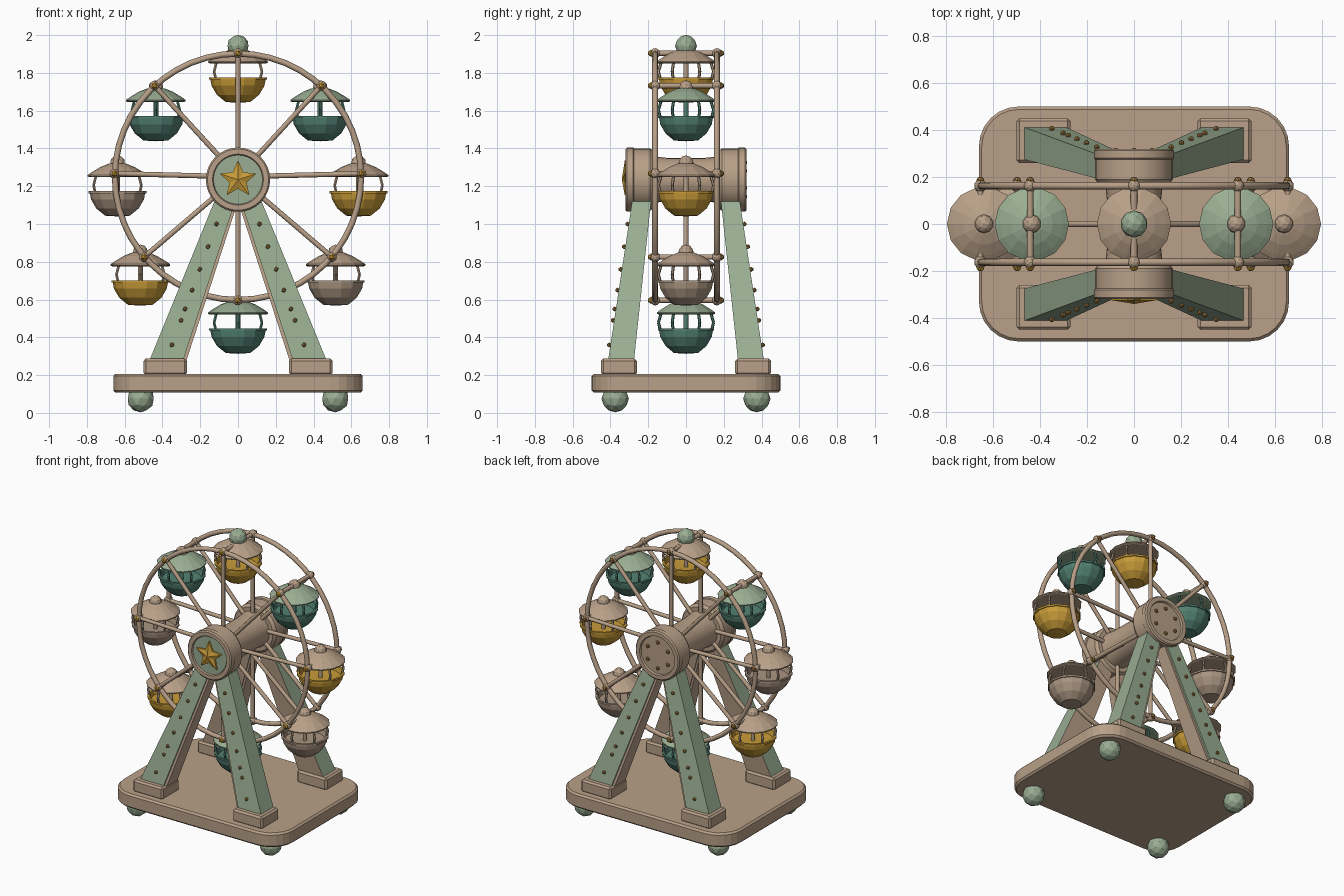
import bpy, bmesh, math
from mathutils import Vector, Matrix

if "Cube" in bpy.data.objects:
    bpy.data.objects.remove(bpy.data.objects["Cube"])

def mat(name, r, g, b):
    m = bpy.data.materials.new(name)
    m.diffuse_color = (r, g, b, 1)
    m.use_nodes = True
    m.node_tree.nodes["Principled BSDF"].inputs["Base Color"].default_value = m.diffuse_color
    return m

TAN = mat("warm tan", .48, .35, .245)
MINT = mat("sage green", .32, .42, .29)
TEAL = mat("deep teal", .085, .22, .17)
GOLD = mat("gold", .58, .33, .04)
BRONZE = mat("bronze", .36, .19, .05)
TAUPE = mat("taupe", .40, .30, .22)

def finish(bm, name, *mats):
    bmesh.ops.recalc_face_normals(bm, faces=bm.faces[:])
    me = bpy.data.meshes.new(name)
    bm.to_mesh(me)
    bm.free()
    ob = bpy.data.objects.new(name, me)
    bpy.context.collection.objects.link(ob)
    for m in mats:
        me.materials.append(m)
    return ob

def smooth(ob, deg=40):
    bpy.ops.object.select_all(action='DESELECT')
    ob.select_set(True)
    bpy.context.view_layer.objects.active = ob
    bpy.ops.object.shade_smooth_by_angle(angle=math.radians(deg))

def rod(name, a, b, r, m, seg=8):
    a, b = Vector(a), Vector(b)
    d = b - a
    bm = bmesh.new()
    M = Matrix.Translation((a + b) / 2) @ d.to_track_quat('Z', 'Y').to_matrix().to_4x4()
    bmesh.ops.create_cone(bm, cap_ends=True, segments=seg, radius1=r, radius2=r, depth=d.length, matrix=M)
    ob = finish(bm, name, m)
    smooth(ob, 50)
    return ob

def ball(name, c, r, m, sub=1, sz=1):
    bm = bmesh.new()
    M = Matrix.Translation(c) @ Matrix.Diagonal((1, 1, sz, 1))
    bmesh.ops.create_icosphere(bm, subdivisions=sub, radius=r, matrix=M)
    return finish(bm, name, m)

def lathe(name, prof, seg, loc, m, along_y=False):
    # revolve (radius, height) points
    bm = bmesh.new()
    rings = []
    for r, z in prof:
        ring = []
        for i in range(seg if r > 0 else 1):
            t = 2 * math.pi * i / seg
            p = (r * math.cos(t), z, r * math.sin(t)) if along_y else (r * math.cos(t), r * math.sin(t), z)
            ring.append(bm.verts.new(Vector(p) + Vector(loc)))
        rings.append(ring)
    for A, B in zip(rings, rings[1:]):
        for i in range(seg):
            j = (i + 1) % seg
            vs = []
            for v in (A[i % len(A)], A[j % len(A)], B[j % len(B)], B[i % len(B)]):
                if v not in vs:
                    vs.append(v)
            if len(vs) > 2:
                bm.faces.new(vs)
    return finish(bm, name, m)

def hexa(name, lo, hi, *mats):
    # block between two rectangles (x0, x1, y0, y1, z)
    bm = bmesh.new()
    q = [[bm.verts.new((s[i], s[j], s[4])) for i, j in ((0, 2), (1, 2), (1, 3), (0, 3))] for s in (lo, hi)]
    bm.faces.new(q[0]); bm.faces.new(q[1])
    for i in range(4):
        j = (i + 1) % 4
        bm.faces.new((q[0][i], q[0][j], q[1][j], q[1][i]))
    return finish(bm, name, *mats)

def bevel(ob, w, seg=1):
    md = ob.modifiers.new("bevel", 'BEVEL')
    md.width, md.segments = w, seg

# base slab with rounded corners
bm = bmesh.new()
R, outline = .17, []
for k, (sx, sy) in enumerate(((1, 1), (-1, 1), (-1, -1), (1, -1))):
    for i in range(7):
        t = math.radians(90 * k + 15 * i)
        outline.append(bm.verts.new((sx * (.66 - R) + R * math.cos(t), sy * (.5 - R) + R * math.sin(t), .107)))
f = bm.faces.new(outline)
top = bmesh.ops.extrude_face_region(bm, geom=[f])
bmesh.ops.translate(bm, vec=(0, 0, .1), verts=[v for v in top['geom'] if isinstance(v, bmesh.types.BMVert)])
base = finish(bm, "base", TAN)
bevel(base, .012)

# feet, leg blocks, legs and leg bolts at the four corners
for sx in (1, -1):
    for sy in (1, -1):
        ball("foot", (sx * .515, sy * .375, .075), .072, MINT, 2, 1.0)
        b = (sx * .27, sx * .5, sy * .26, sy * .45)
        bevel(hexa("leg_block", b + (.2,), b + (.287,), TAN), .012)
        lo = (sx * .29, sx * .468, sy * .275, sy * .412, .28)
        hi = (sx * .015, sx * .125, sy * .185, sy * .285, 1.12)
        leg = hexa("leg", lo, hi, MINT, TAN)
        for p in leg.data.polygons:
            if p.normal.y * sy < -.8:
                p.material_index = 1
        # thin trim along the inner edge
        hexa("leg_trim", (sx * .272, sx * .29, sy * .28, sy * .40, .28),
             (sx * .0, sx * .016, sy * .19, sy * .275, 1.12), TAN)
        for z in (.36, .49, .55, .65, .76, .88, 1.0):
            t = (z - .28) / .84
            x = .379 + t * (.07 - .379)
            ball("leg_bolt", (sx * x, sy * (.412 - .127 * t + .006), z), .013, BRONZE)

# hub drums and axle
C = Vector((0, 0, 1.25))
HZ = 1.235
for s, name in ((-1, "front_hub"), (1, "back_hub")):
    pr = [(.0, .17), (.15, .17), (.165, .19), (.165, .275), (.17, .28), (.17, .312), (.162, .32),
          (.135, .32), (.13, .308), (0, .308)]
    smooth(lathe(name, [(r, s * y) for r, y in pr], 32, (0, 0, HZ), TAN, True), 35)
smooth(lathe("axle", [(0, -.19), (.125, -.19), (.115, -.1), (.115, .1), (.125, .19), (0, .19)],
             24, (0, 0, HZ), TAN, True), 35)
lathe("front_disc", [(.129, -.3), (.129, -.312), (0, -.312)], 32, (0, 0, HZ), MINT, True)
for i in range(6):
    t = math.radians(60 * i + 30)
    ball("hub_bolt", (.09 * math.cos(t), .312, HZ + .09 * math.sin(t)), .014, BRONZE)

# raised star
bm = bmesh.new()
tip = bm.verts.new((0, -.34, HZ))
edge, back = [], []
for i in range(10):
    t = math.radians(90 + 36 * i)
    r = .048 if i % 2 else .102
    for lst, y in ((edge, -.324), (back, -.308)):
        lst.append(bm.verts.new((r * math.cos(t), y, HZ + r * math.sin(t))))
for i in range(10):
    j = (i + 1) % 10
    bm.faces.new((tip, edge[i], edge[j]))
    bm.faces.new((edge[i], back[i], back[j], edge[j]))
bm.faces.new(back)
finish(bm, "star", GOLD)

# wheel rims
for y in (-.163, .163):
    bpy.ops.mesh.primitive_torus_add(major_segments=48, minor_segments=8, major_radius=.652,
                                     minor_radius=.016, location=(0, y, C.z), rotation=(math.pi / 2, 0, 0))
    rim = bpy.context.object
    rim.name = "wheel_rim"
    rim.data.materials.append(TAN)
    smooth(rim, 60)

# spokes, cross bars and joints
for deg in (90, 47.5, 1.5, -40.5, -90, 220.5, 178.5, 132.5):
    t = math.radians(deg)
    d = Vector((math.cos(t), 0, math.sin(t)))
    n = C + d * .654
    for s in (-1, 1):
        o = Vector((0, s * .163, 0))
        rod("spoke", C + d * .08 + o, n + o, .0135, TAN)
        ball("joint", n + o, .027, TAN, 2)
        ball("joint_bolt", n + o * 1.13, .019, GOLD if s < 0 else BRONZE)
    rod("cross_bar", n - Vector((0, .175, 0)), n + Vector((0, .175, 0)), .014, TAN)
    if deg in (-40.5, 220.5):
        rod("centre_spoke", C + d * .1, n, .0135, TAN)
ball("top_finial", (0, 0, 1.943), .058, MINT, 2)

# gondolas: x, bottom z, bowl colour, roof colour
cars = [(0, 1.642, GOLD, TAN), (.435, 1.438, TEAL, MINT), (-.435, 1.438, TEAL, MINT),
        (.638, 1.04, GOLD, TAN), (-.638, 1.04, TAUPE, TAN), (.517, .568, TAUPE, TAN),
        (-.517, .568, GOLD, TAN), (0, .313, TEAL, MINT)]
for x, z, cm, rm in cars:
    L = (x, 0, z)
    lathe("gondola_bowl", [(0, 0), (.065, .004), (.112, .042), (.14, .09), (.146, .122), (.153, .122), (.153, .134),
                           (.138, .134), (.128, .1), (0, .095)], 14, L, cm)
    lathe("gondola_roof", [(0, .208), (.15, .208), (.158, .212), (.158, .219), (.135, .235), (.09, .262),
                           (.045, .28), (0, .285)], 14, L, rm)
    if z > .4:
        ball("roof_knob", (x, 0, z + .283), .04, TAN, 2)
    rod("gondola_pole", (x, 0, z + .09), (x, 0, z + .22), .013, cm if cm != GOLD else TAN)
    for i in range(6):
        t = math.radians(60 * i + 30)
        c, s = math.cos(t), math.sin(t)
        pts = [(x + r * c, r * s, z + h) for r, h in ((.136, .125), (.146, .165), (.132, .213))]
        for a, b in zip(pts, pts[1:]):
            rod("gondola_post", a, b, .008, cm if cm != GOLD else TAN, 6)
